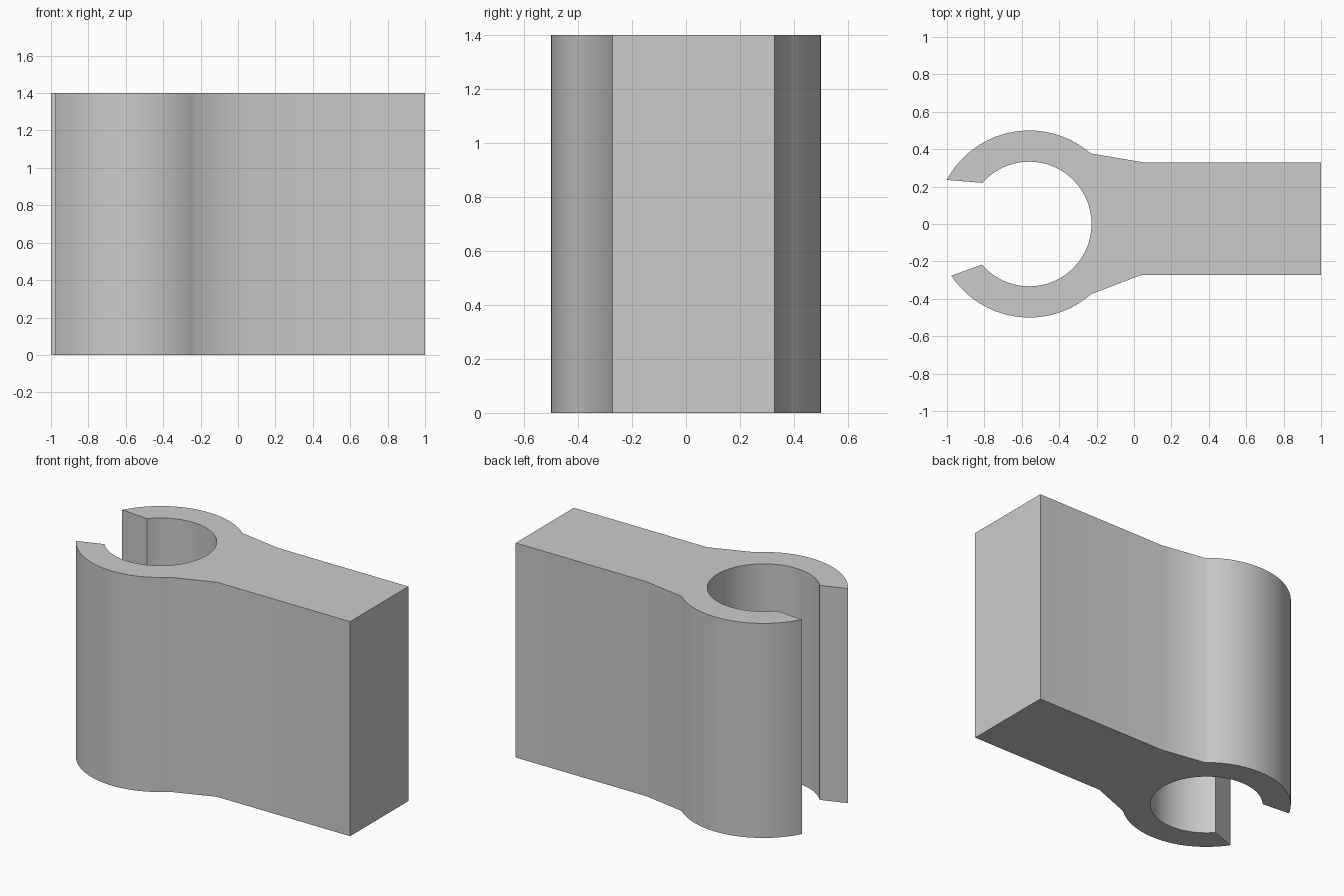
import bpy, bmesh
from math import atan2, cos, sin, pi, radians

cube = bpy.data.objects.get("Cube")
if cube:
    bpy.data.objects.remove(cube, do_unlink=True)

HEIGHT = 1.4
CX = -0.56          # ring centre on the x axis
OUTER, INNER = 0.5, 0.333


def angle(x, y):
    return atan2(y, x - CX) % (2 * pi)


def arc(radius, start, end, steps):
    """Points on a circle about the ring centre, both ends included."""
    angles = [start + (end - start) * i / steps for i in range(steps + 1)]
    return [(CX + radius * cos(a), radius * sin(a)) for a in angles]


# Plain grey plastic
grey = bpy.data.materials.new("grey")
grey.use_nodes = True
colour = (0.6, 0.6, 0.6, 1)
grey.diffuse_color = colour
grey.node_tree.nodes["Principled BSDF"].inputs["Base Color"].default_value = colour

# Clip outline, counterclockwise: arm, upper jaw, bore, lower jaw
outline = [(0.04, -0.272), (1, -0.272), (1, 0.328), (0.06, 0.328)]
outline += arc(OUTER, angle(-0.23, 0.38), angle(-1, 0.235), 32)
outline += arc(INNER, angle(-0.81, 0.22), angle(-0.81, -0.215) - 2 * pi, 72)
outline += arc(OUTER, angle(-0.975, -0.275), angle(-0.23, -0.375), 32)

# Extrude the outline into the clip
bm = bmesh.new()
base = bm.faces.new([bm.verts.new((x, y, 0)) for x, y in outline])
result = bmesh.ops.extrude_face_region(bm, geom=[base], use_keep_orig=True)
top = [v for v in result["geom"] if isinstance(v, bmesh.types.BMVert)]
bmesh.ops.translate(bm, verts=top, vec=(0, 0, HEIGHT))
bmesh.ops.recalc_face_normals(bm, faces=bm.faces)

mesh = bpy.data.meshes.new("clip_body")
bm.to_mesh(mesh)
bm.free()
mesh.materials.append(grey)
clip = bpy.data.objects.new("clip_body", mesh)
bpy.context.collection.objects.link(clip)

# Smooth jaws and bore, sharp rims
bpy.ops.object.select_all(action="DESELECT")
clip.select_set(True)
bpy.context.view_layer.objects.active = clip
bpy.ops.object.shade_smooth_by_angle(angle=radians(30))
